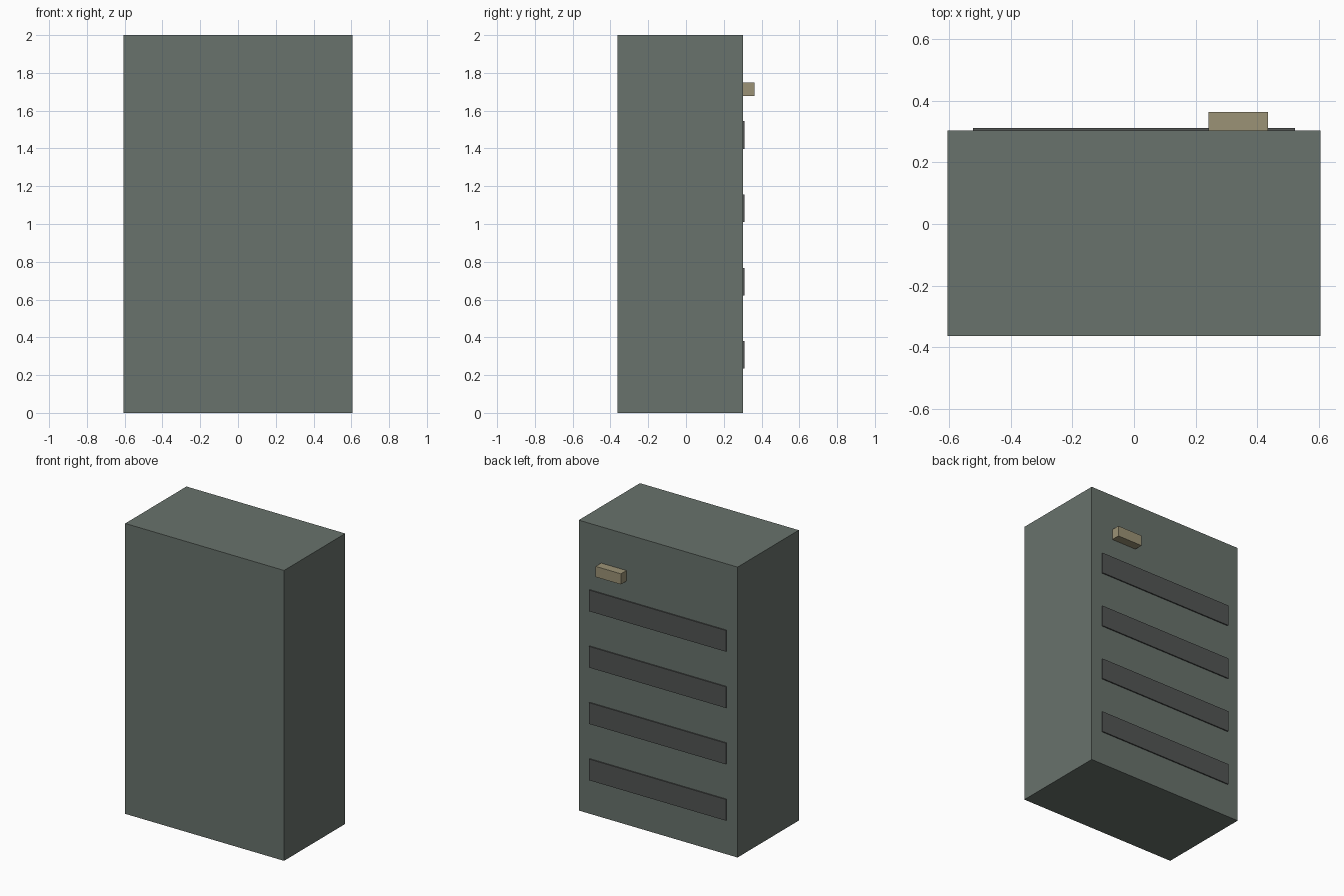
import bpy

if "Cube" in bpy.data.objects:
    bpy.data.objects.remove(bpy.data.objects["Cube"])


def material(name, rgb):
    mat = bpy.data.materials.new(name)
    mat.diffuse_color = (*rgb, 1)
    mat.use_nodes = True
    mat.node_tree.nodes["Principled BSDF"].inputs["Base Color"].default_value = mat.diffuse_color
    return mat


def box(name, lo, hi, mat):
    bpy.ops.mesh.primitive_cube_add(size=1, location=[(a + b) / 2 for a, b in zip(lo, hi)])
    ob = bpy.context.object
    ob.name = name
    ob.scale = [b - a for a, b in zip(lo, hi)]
    bpy.ops.object.transform_apply(location=False, rotation=False, scale=True)
    ob.data.materials.append(mat)
    return ob


body_mat = material("green_grey", (0.14, 0.17, 0.15))
panel_mat = material("dark_grey", (0.085, 0.09, 0.088))
handle_mat = material("tan", (0.33, 0.29, 0.18))

BACK = 0.303

# Cabinet body
box("cabinet_body", (-0.605, -0.363, 0), (0.605, BACK, 2), body_mat)

# Thin raised strips on the back face
for i in range(4):
    z = 0.307 + i * 0.388
    box(f"back_strip_{i + 1}", (-0.521, BACK - 0.01, z - 0.073),
        (0.521, BACK + 0.008, z + 0.073), panel_mat)

# Small block near the top of the back face
box("back_handle", (0.242, BACK - 0.01, 1.677), (0.434, 0.363, 1.75), handle_mat)
